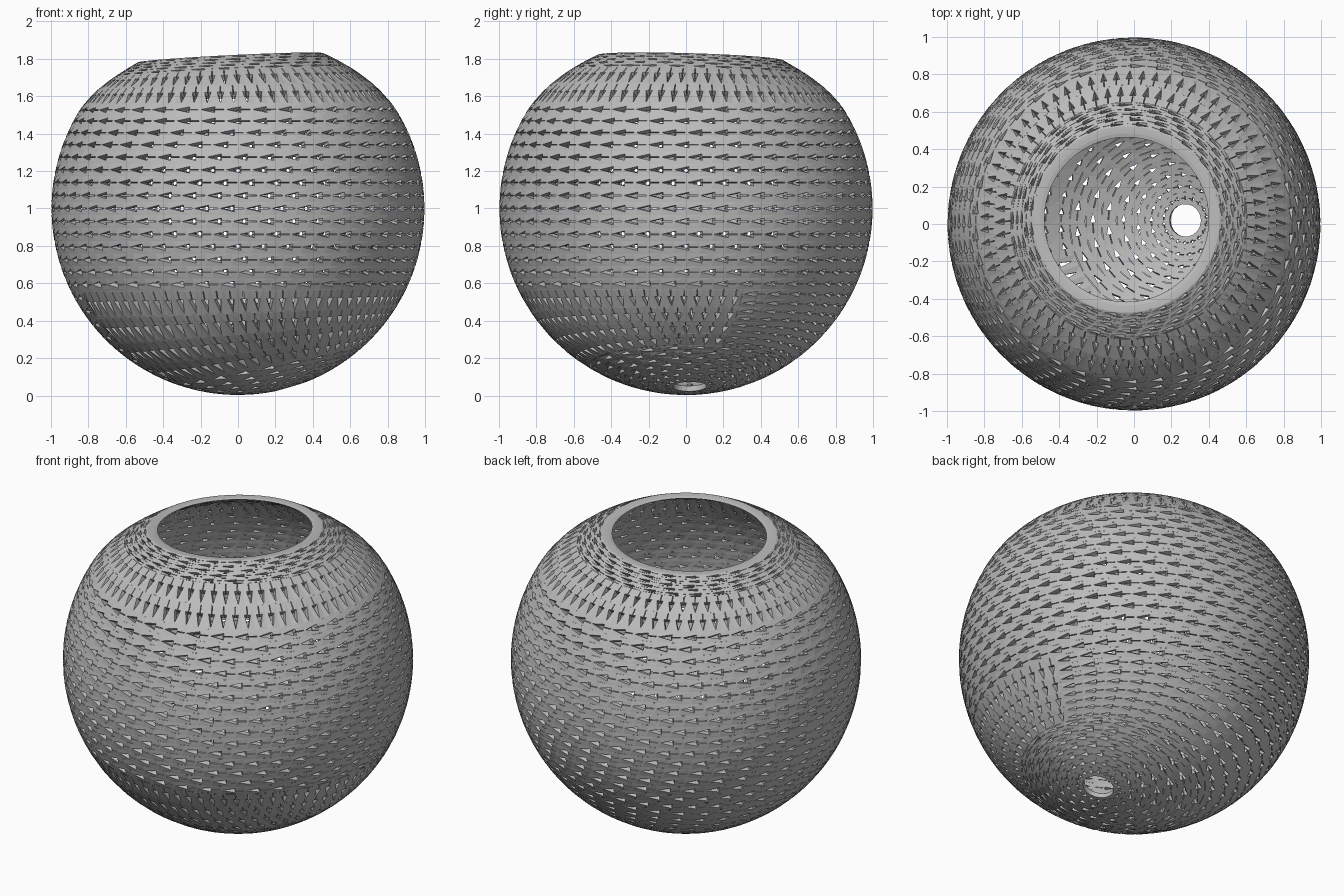
import bpy, bmesh, math
from mathutils import Vector

if "Cube" in bpy.data.objects:
    bpy.data.objects.remove(bpy.data.objects["Cube"])

THICK = 0.03
RIM_AXIS = Vector((-0.05, 0.03, 1)).normalized()
HOLE_AXIS = -Vector((0.285, 0.02, -0.96)).normalized()
UP = Vector((0, 0, 1))


def smooth(x, lo, hi):
    x = min(1, max(0, (x - lo) / (hi - lo)))
    return x * x * (3 - 2 * x)


def axis(t):
    """Ring axis: tilted at the mouth, upright in the middle, tilted to the drain hole."""
    a = RIM_AXIS.lerp(UP, smooth(t, 32, 62))
    return a.lerp(HOLE_AXIS, smooth(t, 110, 172)).normalized()


def point(t, ang, inset=0.0):
    """Point on the shell at t degrees from the top and ang radians round."""
    a = axis(t)
    u = (Vector((1, 0, 0)) - a * a.x).normalized()
    v = a.cross(u)
    r = 0.945 + 0.052 * smooth(t, 27, 60) - inset
    t = math.radians(t)
    flat = u * math.cos(ang) + v * math.sin(ang)
    return (a * math.cos(t) + flat * math.sin(t)) * r + UP


# one tile: a rectangle with an arrow-shaped slot (head and thin shaft)
SQUARE = [(0, 0), (1, 0), (1, 1), (0, 1)]
ARROW = [(0.06, 0.5), (0.62, 0.24), (0.62, 0.47), (0.97, 0.47),
         (0.97, 0.53), (0.62, 0.53), (0.62, 0.76)]
HEAD = [0.43, 0.5]
SMALL = [(HEAD[0] + (x - HEAD[0]) * 0.65, 0.5 + (y - 0.5) * 0.65) if x < 0.9 else (x, y)
         for x, y in ARROW]
RING = [(0, 1, 5, 4), (1, 7, 6, 5), (1, 2, 8, 7), (2, 9, 8),
        (2, 10, 9), (2, 3, 4, 10), (3, 0, 4)]


def add_tile(bm, t0, t1, a0, a1, upright):
    def place(pts, inset):
        out = []
        for x, y in pts:
            if upright:
                x, y = y, 1 - x
            out.append(bm.verts.new(point(t0 + (t1 - t0) * y, a0 + (a1 - a0) * x, inset)))
        return out
    outer = place(SQUARE + ARROW, 0)
    inner = place(SQUARE + SMALL, THICK)
    for f in RING:
        bm.faces.new([outer[i] for i in reversed(f)])
        bm.faces.new([inner[i] for i in f])
    for i in range(4, 11):
        j = i + 1 if i < 10 else 4
        bm.faces.new((outer[i], outer[j], inner[j], inner[i]))


def add_band(bm, t0, t1, rows, upright, start=0, end=360):
    width = 0.07 if upright else 0.14
    start, span = math.radians(start), math.radians(end - start)
    for k in range(rows):
        a, b = t0 + (t1 - t0) * k / rows, t0 + (t1 - t0) * (k + 1) / rows
        n = max(18, round(span * math.sin(math.radians((a + b) / 2)) / width))
        off = (k % 2) * 0.5 if span > 6.2 else 0     # stagger full rings only
        for i in range(n):
            add_tile(bm, a, b, start + span * (i + off) / n,
                     start + span * (i + 1 + off) / n, upright)


def make_object(name, bm):
    bmesh.ops.remove_doubles(bm, verts=bm.verts, dist=0.0002)
    me = bpy.data.meshes.new(name)
    bm.to_mesh(me)
    bm.free()
    me.materials.append(grey)
    ob = bpy.data.objects.new(name, me)
    bpy.context.collection.objects.link(ob)


def make_edge(name, loops):
    """Strip joining the outer and inner walls; loops are (t, inset)."""
    bm = bmesh.new()
    n = 64
    rings = [[bm.verts.new(point(t, math.tau * i / n, d)) for i in range(n)] for t, d in loops]
    for r, s in zip(rings, rings[1:]):
        for i in range(n):
            j = (i + 1) % n
            bm.faces.new((s[i], s[j], r[j], r[i]))
    make_object(name, bm)


grey = bpy.data.materials.new("grey")
grey.diffuse_color = (0.5, 0.5, 0.5, 1)
grey.use_nodes = True
grey.node_tree.nodes["Principled BSDF"].inputs["Base Color"].default_value = grey.diffuse_color

# perforated wall, in bands from the mouth down to the drain hole
for name, *band in [("neck_band", 31.7, 41, 5, False),
                    ("shoulder_band", 41, 56, 2, True),
                    ("middle_band", 56, 116, 15, False),
                    ("lower_band_front", 116, 148, 4, True, 200, 380),
                    ("lower_band_back", 116, 148, 8, False, 20, 200),
                    ("base_band", 148, 174.8, 7, False)]:
    bm = bmesh.new()
    add_band(bm, *band)
    make_object(name, bm)

# lips round the two openings, ridged like the rows beside them
make_edge("mouth_lip", [(31.7, THICK), (28.8, 0.032), (29.8, 0.018), (30.8, 0.008), (31.7, 0)])
make_edge("drain_lip", [(174.8, 0), (174.8, THICK)])
